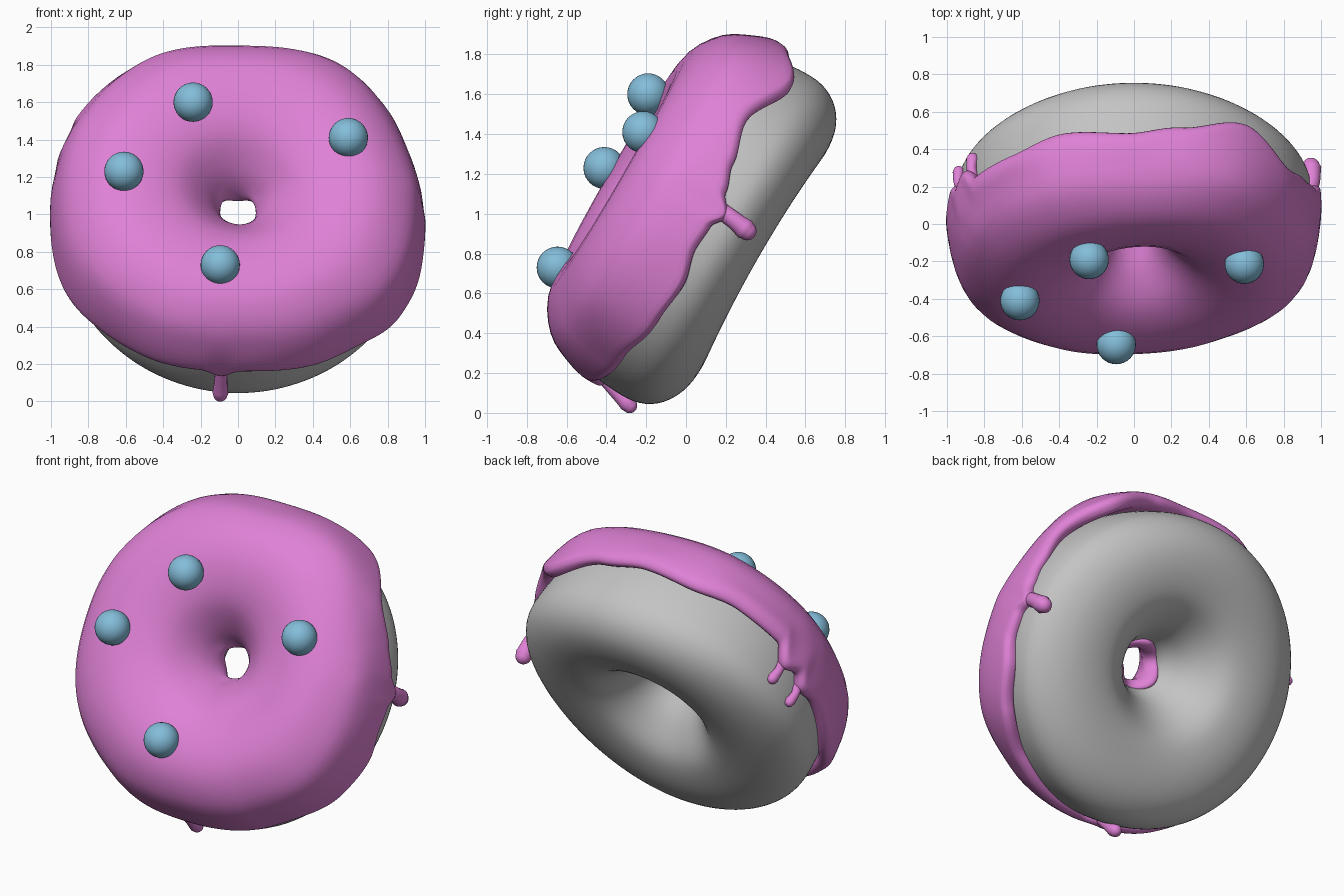
import bpy, bmesh, math
from mathutils import Vector

if "Cube" in bpy.data.objects:
    bpy.data.objects.remove(bpy.data.objects["Cube"])

C = Vector((0, 0.03, 0.988))            # ring centre
U = Vector((0, 0.5, 0.866))             # "up" in the tilted ring plane
N = Vector((0, -0.866, 0.5))            # ring axis, towards the iced face


def material(name, col):
    m = bpy.data.materials.new(name)
    m.diffuse_color = (*col, 1)
    m.use_nodes = True
    m.node_tree.nodes["Principled BSDF"].inputs["Base Color"].default_value = m.diffuse_color
    return m


PINK = material("pink icing", (0.74, 0.22, 0.67))
GREY = material("grey dough", (0.55, 0.55, 0.55))
BLUE = material("blue sprinkle", (0.23, 0.51, 0.70))


def cat(a, b, c, d, t):
    return 0.5 * (2 * b + (c - a) * t + (2 * a - 5 * b + 4 * c - d) * t * t
                  + (3 * b - a - 3 * c + d) * t ** 3)


def closed_spline(pts, k):
    """Smooth closed loop through the points, k steps per point."""
    v = [Vector(p) for p in pts]
    n = len(v)
    return [cat(v[i - 1], v[i], v[(i + 1) % n], v[(i + 2) % n], j / k)
            for i in range(n) for j in range(k)]


def lookup(table, deg):
    """Eased periodic interpolation of (degrees, value) pairs."""
    deg %= 360
    t = table + [(table[0][0] + 360, table[0][1])]
    for (a, va), (b, vb) in zip(t, t[1:]):
        if a <= deg <= b:
            s = (deg - a) / (b - a)
            return va + (vb - va) * s * s * (3 - 2 * s)
    return table[0][1]


# outer radius of the icing and the dough, and height of the icing's lower edge, by angle
RADIUS = [(0, .992), (20, .98), (55, 1.025), (90, .965), (122, 1.01), (152, 1.01),
          (180, .995), (212, 1.02), (240, 1.0), (270, .965), (300, .99), (325, 1.025)]
DOUGH_RADIUS = [(0, .985), (90, .94), (180, .985), (270, .99)]
EDGE = [(0, -.11), (5, -.17), (11, -.09), (20, -.05), (34, 0), (54, -.11), (75, -.02),
        (92, .02), (112, 0), (130, .04), (148, .04), (155, -.05), (161, -.01),
        (166, -.06), (175, -.03), (200, -.07), (225, -.02), (258, 0), (264.5, -.05),
        (271, 0), (307, -.06), (327, -.12), (341, -.145), (352, -.1)]


def place(deg, r, n, table=RADIUS):
    f = lookup(table, deg) / 0.97 - 1
    w = min(1, max(0, (r - 0.3) / 0.6))
    a = math.radians(deg)
    r *= 1 + f * w
    c = math.cos(a)
    if n > 0:                                # the left side rises a little more
        n += (0.008 - 0.032 * c) * min(1, n / 0.3)
    else:                                    # the back is bowed at the sides
        n += 0.06 * c * c * w * min(1, max(0, -n - 0.1) / 0.3)
    return C + Vector((r * c, 0, 0)) + U * (r * math.sin(a)) + N * n


def ring(name, section, segs, mat, table):
    """Sweep a closed section round the axis; section(deg) gives (r, n) points."""
    bm = bmesh.new()
    loops = []
    for i in range(segs):
        d = 360 * i / segs
        loops.append([bm.verts.new(place(d, p[0], p[1], table)) for p in section(d)])
    for i in range(segs):
        a, b = loops[i], loops[(i + 1) % segs]
        for j in range(len(a)):
            k = (j + 1) % len(a)
            bm.faces.new((a[j], a[k], b[k], b[j]))
    finish(bm, name, mat)


def finish(bm, name, mat):
    bmesh.ops.recalc_face_normals(bm, faces=bm.faces)
    for f in bm.faces:
        f.smooth = True
    me = bpy.data.meshes.new(name)
    bm.to_mesh(me)
    bm.free()
    me.materials.append(mat)
    bpy.context.collection.objects.link(bpy.data.objects.new(name, me))


# dough ring
dough = closed_spline([(.14, .03), (.18, -.09), (.26, -.23), (.40, -.37), (.57, -.42),
                       (.74, -.41), (.86, -.345), (.925, -.24), (.935, -.10), (.91, .08),
                       (.85, .24), (.70, .35), (.53, .38), (.35, .32), (.20, .17)], 4)
ring("dough", lambda d: dough, 144, GREY, DOUGH_RADIUS)


# icing shell with a wavy rounded lower edge
def icing_section(d):
    e = lookup(EDGE, d)
    hole = -.01 + .025 * math.sin(math.radians(3 * d))
    return closed_spline([(.17, hole + .03), (.135, hole - .01), (.095, hole + .05), (.12, .12),
                          (.19, .23), (.33, .36), (.53, .425), (.72, .41), (.87, .31),
                          (.945, .18), (.978, e + .07), (.972, e + .02), (.94, e),
                          (.89, e + .04), (.82, .23), (.69, .335), (.53, .365), (.36, .315),
                          (.22, .18)], 3)


ring("icing", icing_section, 360, PINK, RADIUS)


# icing drips: tapered tubes with round tips
def drip(name, path, rad, segs=16):
    pts = [place(*p) for p in path]
    n = len(pts)
    line = []
    for i in range(n - 1):
        for j in range(6):
            line.append(cat(pts[max(i - 1, 0)], pts[i], pts[i + 1],
                            pts[min(i + 2, n - 1)], j / 6))
    rads = [rad * (1.2 - 0.3 * math.sin(math.pi * i / len(line))) for i in range(len(line))]
    end = (pts[-1] - line[-1]).normalized()
    for j in range(7):                       # hemispherical tip
        a = math.pi / 2 * j / 6
        line.append(pts[-1] + end * rad * math.sin(a))
        rads.append(max(rad * math.cos(a), 0.001))
    bm = bmesh.new()
    loops = []
    for i, p in enumerate(line):
        t = (line[min(i + 1, len(line) - 1)] - line[max(i - 1, 0)]).normalized()
        s = t.cross(U if abs(t.dot(U)) < 0.8 else Vector((1, 0, 0))).normalized()
        q = t.cross(s)
        loops.append([bm.verts.new(p + (s * math.cos(2 * math.pi * k / segs)
                                        + q * math.sin(2 * math.pi * k / segs)) * rads[i])
                      for k in range(segs)])
    for a, b in zip(loops, loops[1:]):
        for k in range(segs):
            m = (k + 1) % segs
            bm.faces.new((a[k], a[m], b[m], b[k]))
    bm.faces.new(loops[0])
    bm.faces.new(loops[-1])
    finish(bm, name, PINK)


drip("right_drip", [(6, .89, -.04), (5.5, .935, -.18), (4.5, .93, -.32)], .048)
drip("bottom_drip", [(264.5, .90, .04), (264.5, .95, -.08), (264.5, .987, -.205)], .038)
drip("left_drip_upper", [(155, .89, .03), (155, .92, -.06), (155, .915, -.145)], .030)
drip("left_drip_lower", [(166, .89, .0), (166, .935, -.08), (166, .935, -.17)], .028)

# round sprinkles
for i, pos in enumerate([(-.24, -.19, 1.60), (.59, -.215, 1.41),
                         (-.61, -.41, 1.23), (-.095, -.645, .73)]):
    bpy.ops.mesh.primitive_uv_sphere_add(segments=32, ring_count=16, radius=.105, location=pos)
    s = bpy.context.object
    s.name = f"sprinkle_{i + 1}"
    s.data.materials.append(BLUE)
    bpy.ops.object.shade_smooth()
